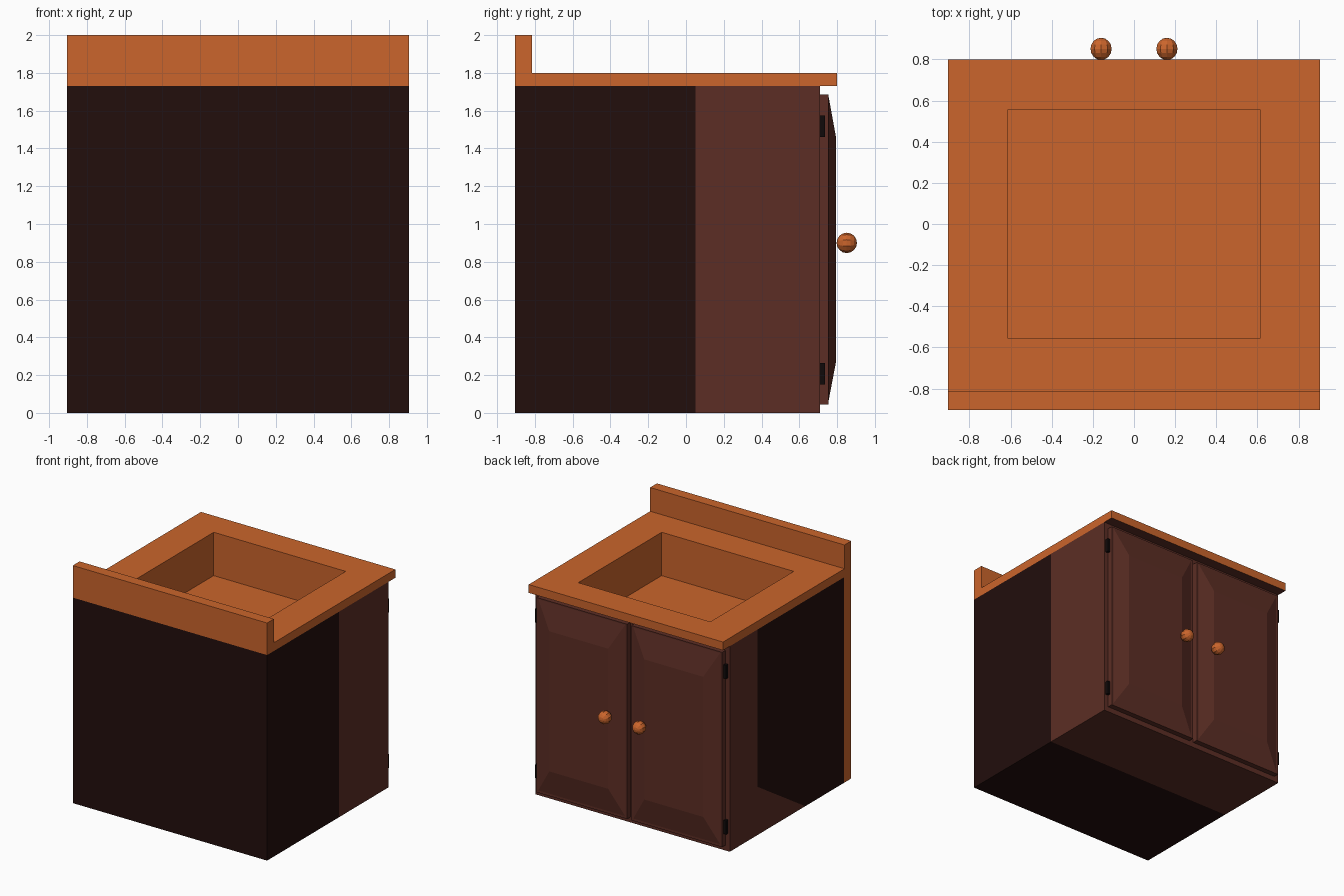
import bpy, bmesh, math
from mathutils import Matrix, Vector

if "Cube" in bpy.data.objects:
    bpy.data.objects.remove(bpy.data.objects["Cube"])


def mat(name, rgb):
    m = bpy.data.materials.new(name)
    m.diffuse_color = (*rgb, 1)
    m.use_nodes = True
    m.node_tree.nodes["Principled BSDF"].inputs["Base Color"].default_value = m.diffuse_color
    return m


ORANGE = mat("orange_wood", (0.597, 0.130, 0.025))
BROWN = mat("brown_wood", (0.107, 0.027, 0.018))
DARK = mat("dark_wood", (0.016, 0.0044, 0.0037))
BLACK = mat("black_metal", (0.005, 0.003, 0.003))


def box_bm(lo, hi):
    bm = bmesh.new()
    bmesh.ops.create_cube(bm, size=1)
    for v in bm.verts:
        v.co = Vector([lo[i] if v.co[i] < 0 else hi[i] for i in range(3)])
    return bm


def cut(bm, co, no):
    bmesh.ops.bisect_plane(bm, geom=bm.verts[:] + bm.edges[:] + bm.faces[:],
                           plane_co=co, plane_no=no, dist=1e-5)


def finish(bm, name, mats, rule=None):
    bmesh.ops.recalc_face_normals(bm, faces=bm.faces[:])
    if rule:
        for f in bm.faces:
            f.material_index = rule(f)
    me = bpy.data.meshes.new(name)
    bm.to_mesh(me)
    bm.free()
    for m in mats:
        me.materials.append(m)
    ob = bpy.data.objects.new(name, me)
    bpy.context.collection.objects.link(ob)
    return ob


W = 0.905

# Cabinet body: dark rear part, brown front part
bm = box_bm((-W, -W, 0), (W, 0.71, 1.73))
for y in (-0.81, 0.05, 0.34):
    cut(bm, (0, y, 0), (0, 1, 0))
cut(bm, (0, 0.34, 0.405), (0, 0.405, -0.635))
top = [f for f in bm.faces if f.calc_center_median().z > 1.729]
bmesh.ops.delete(bm, geom=top, context='FACES')


def body_rule(f):
    c = f.calc_center_median()
    if f.normal.x < -0.9:                      # left side has its own pattern
        if c.y < -0.81:
            return 2
        above = (c.y - 0.34) * 0.405 - (c.z - 0.405) * 0.635 < 0
        return 1 if c.y < 0.34 and above else 0
    return 1 if c.y < 0.05 else 0


# normals are already outward on the cube
finish(bm, "cabinet_body", [BROWN, DARK, ORANGE], body_rule)

# Countertop with sunken basin and raised backsplash
bm = box_bm((-W, -W, 1.73), (W, 0.80, 1.80))
for s in (-1, 1):
    cut(bm, (0.615 * s, 0, 0), (1, 0, 0))
    cut(bm, (0, 0.555 * s, 0), (0, 1, 0))
cut(bm, (0, -0.815, 0), (0, 1, 0))


def middle(f):
    c = f.calc_center_median()
    return abs(c.x) < 0.6 and abs(c.y) < 0.5


low = [f for f in bm.faces if middle(f) and f.normal.z < -0.9]
bmesh.ops.delete(bm, geom=low, context='FACES')
basin = [f for f in bm.faces if middle(f) and f.normal.z > 0.9]
r = bmesh.ops.extrude_discrete_faces(bm, faces=basin)
for v in r["faces"][0].verts:
    v.co.z = 1.435


def splash(f):
    c = f.calc_center_median()
    return c.y < -0.816 and abs(c.z - 1.8) < 1e-4


r = bmesh.ops.extrude_face_region(bm, geom=[f for f in bm.faces if splash(f)])
for v in r["geom"]:
    if isinstance(v, bmesh.types.BMVert):
        v.co.z = 2.0
old = [f for f in bm.faces if splash(f)]
if old:
    bmesh.ops.delete(bm, geom=old, context='FACES')
finish(bm, "countertop", [ORANGE, BROWN],
       lambda f: 1 if abs(f.normal.z) > 0.9 and abs(f.calc_center_median().z - 1.73) < 1e-3 else 0)

for s, side in ((-1, "left"), (1, "right")):
    # Door slab
    x0, x1 = sorted((0.02 * s, 0.865 * s))
    finish(box_bm((x0, 0.70, 0.045), (x1, 0.755, 1.685)), side + "_door", [BROWN])

    # Raised door panel with sloped borders
    a, b = sorted((0.038 * s, 0.847 * s))
    bm = box_bm((a, 0.75, 0.065), (b, 0.795, 1.675))
    mx = (a + b) / 2
    for v in bm.verts:
        if v.co.y > 0.78:
            v.co.x += 0.13 if v.co.x < mx else -0.13
            v.co.z += 0.21 if v.co.z < 0.9 else -0.22
        else:
            v.co.y = 0.755
    finish(bm, side + "_door_panel", [BROWN])

    # Hinges
    for z, pos in ((0.15, "lower"), (1.46, "upper")):
        h0, h1 = sorted((0.86 * s, 0.89 * s))
        finish(box_bm((h0, 0.70, z), (h1, 0.736, z + 0.115)),
               side + "_" + pos + "_hinge", [BLACK])

    # Faceted knob
    bm = bmesh.new()
    bmesh.ops.create_uvsphere(bm, u_segments=10, v_segments=8, radius=0.054,
                              matrix=Matrix.Translation((0.16 * s, 0.851, 0.9))
                              @ Matrix.Rotation(math.pi / 2, 4, 'X'))
    finish(bm, side + "_knob", [ORANGE])
